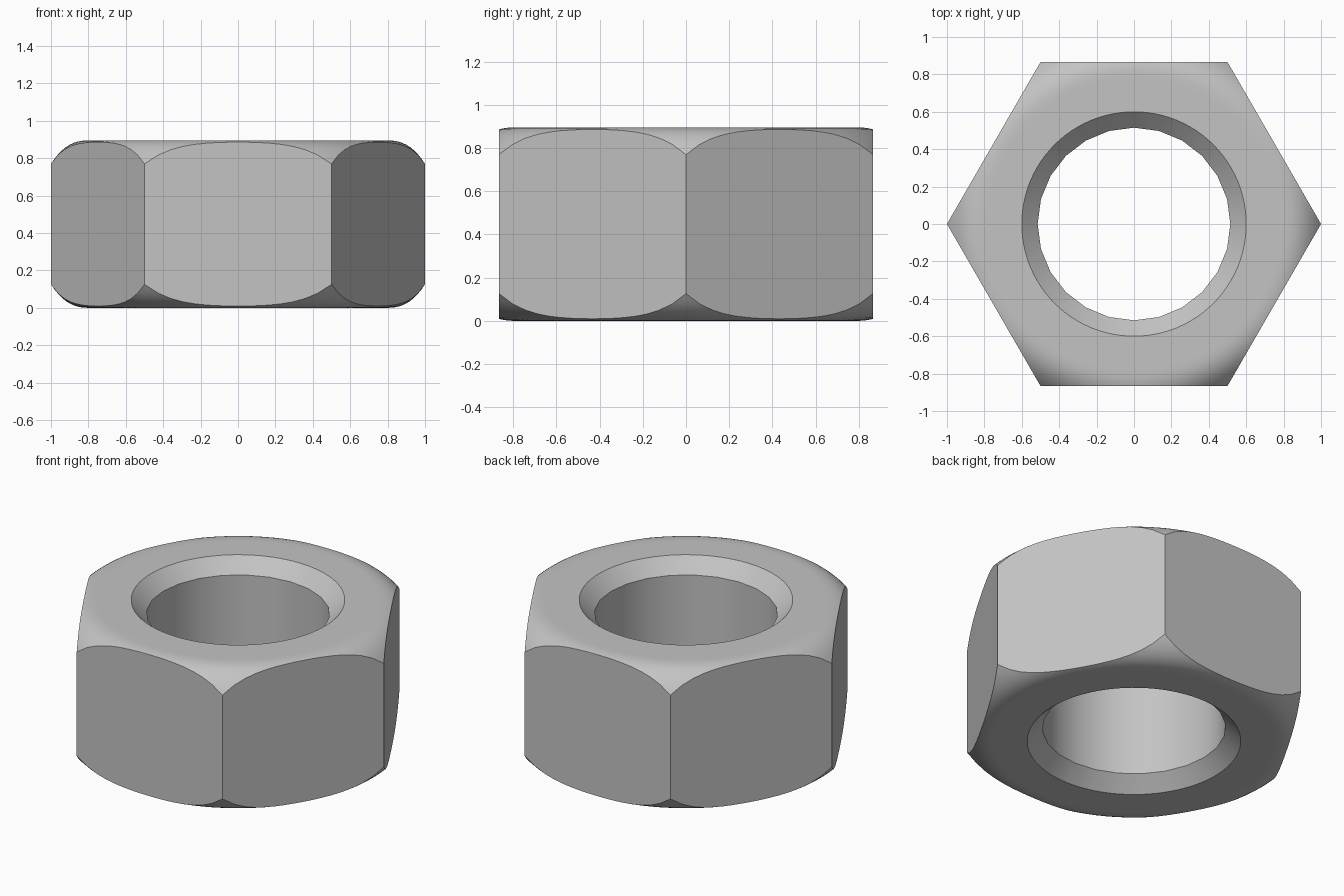
import bpy, bmesh, math

if "Cube" in bpy.data.objects:
    bpy.data.objects.remove(bpy.data.objects["Cube"], do_unlink=True)

HEIGHT = 0.896
BORE, RIM, CROWN = 0.515, 0.6, 0.78   # bore, countersink edge, start of rounding
SEGMENTS, BORE_SIDES, RINGS = 96, 24, 11


def hex_radius(angle):
    """Distance from the axis to a unit hexagon with corners on x."""
    return math.cos(math.pi / 6) / math.cos(angle % (math.pi / 3) - math.pi / 6)


def crown_height(r):
    """Height of the rounded-off top face at radius r."""
    t = max(0, r - CROWN) / (1 - CROWN)
    return HEIGHT - 0.126 * t ** 2.75


def section(i):
    """Closed cross-section of the nut at one angular step."""
    angle = math.tau * i / SEGMENTS
    step = SEGMENTS // BORE_SIDES
    bore_angle = math.tau * ((i + step // 2) // step) / BORE_SIDES
    half = [(BORE, HEIGHT - (RIM - BORE), bore_angle), (RIM, HEIGHT, angle)]
    for j in range(RINGS + 1):
        r = min(CROWN + (1 - CROWN) * j / RINGS, hex_radius(angle))
        half.append((r, crown_height(r), angle))
    loop = half + [(r, HEIGHT - z, a) for r, z, a in reversed(half)]
    return [(r * math.cos(a), r * math.sin(a), z) for r, z, a in loop]


# Nut body: sweep the section round the axis
bm = bmesh.new()
sections = [[bm.verts.new(p) for p in section(i)] for i in range(SEGMENTS)]
for i, a in enumerate(sections):
    b = sections[(i + 1) % SEGMENTS]
    for j in range(len(a)):
        k = (j + 1) % len(a)
        bm.faces.new((a[j], a[k], b[k], b[j]))
bmesh.ops.remove_doubles(bm, verts=bm.verts, dist=0.00005)

# Merge each flat wrench face into one polygon
bm.normal_update()
walls = [e for e in bm.edges if len(e.link_faces) == 2
         and all(abs(f.normal.z) < 0.001 for f in e.link_faces)
         and e.calc_face_angle() < 0.01]
bmesh.ops.dissolve_edges(bm, edges=walls, use_verts=False)
bmesh.ops.recalc_face_normals(bm, faces=bm.faces)

mesh = bpy.data.meshes.new("hex_nut")
bm.to_mesh(mesh)
bm.free()
nut = bpy.data.objects.new("hex_nut", mesh)
bpy.context.collection.objects.link(nut)

# Plain grey metal
color = (0.55, 0.55, 0.55, 1)
grey = bpy.data.materials.new("grey_metal")
grey.use_nodes = True
grey.diffuse_color = color
grey.node_tree.nodes["Principled BSDF"].inputs["Base Color"].default_value = color
mesh.materials.append(grey)

# Smooth shading with crisp edges
bpy.context.view_layer.objects.active = nut
nut.select_set(True)
bpy.ops.object.shade_smooth_by_angle(angle=math.radians(30))
